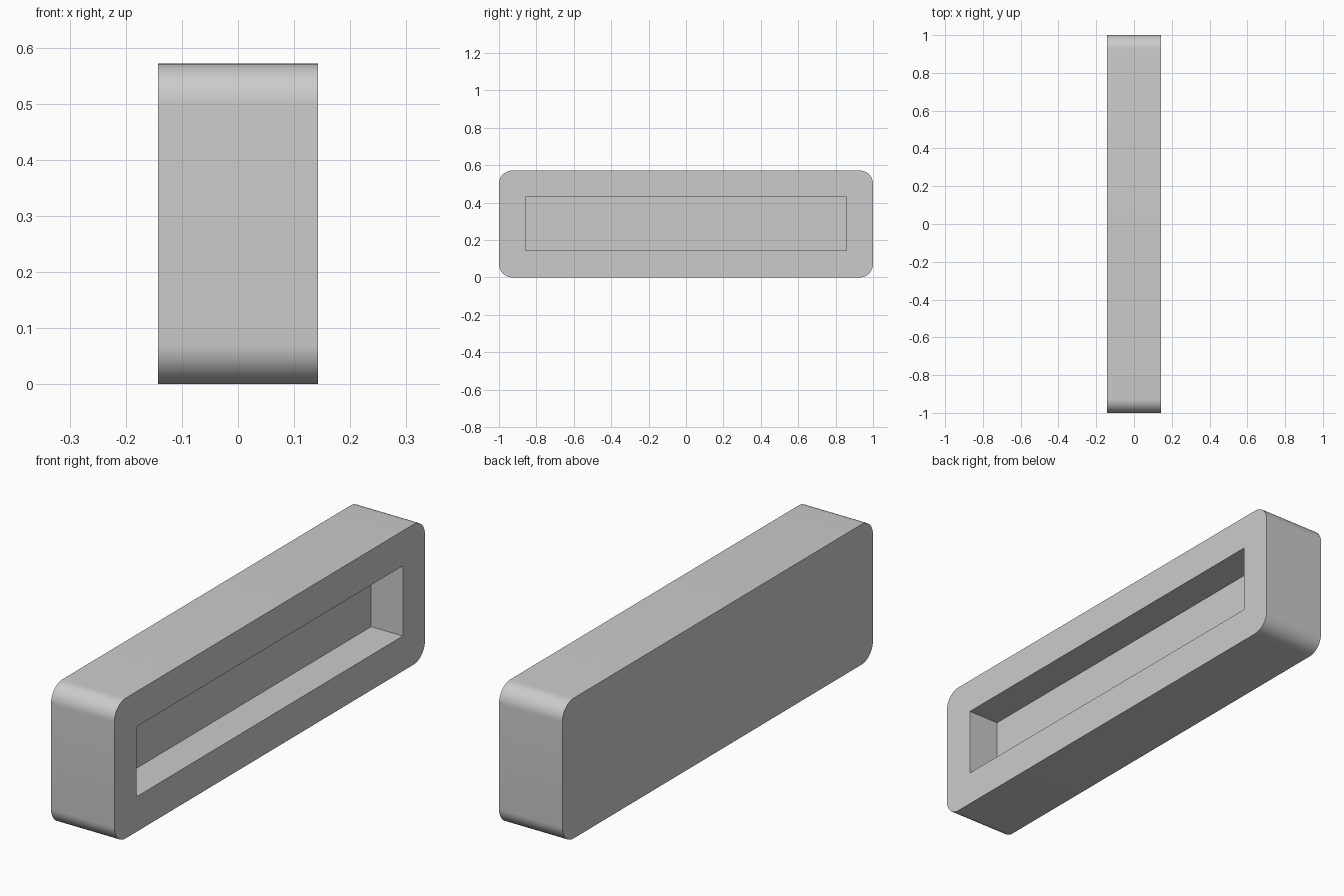
import bpy
import bmesh
import math
from mathutils import Matrix, Vector

UNIT = 1 / 7            # wall thickness that drives every proportion
SIZE = Vector((2 * UNIT, 2, 4 * UNIT))
CENTRE = Vector((0, 0, SIZE.z / 2))

if "Cube" in bpy.data.objects:
    bpy.data.objects.remove(bpy.data.objects["Cube"], do_unlink=True)


def make_material(name, value):
    mat = bpy.data.materials.new(name)
    mat.use_nodes = True
    colour = (value, value, value, 1)
    mat.diffuse_color = colour
    mat.node_tree.nodes["Principled BSDF"].inputs["Base Color"].default_value = colour
    return mat


def make_box(name, size, centre, material, radius=0):
    """Box whose four edges along x can be rounded."""
    bm = bmesh.new()
    bmesh.ops.create_cube(bm, size=1, matrix=Matrix.Translation(centre) @ Matrix.Diagonal((*size, 1)))
    if radius:
        long_edges = [e for e in bm.edges if abs(e.verts[0].co.x - e.verts[1].co.x) > size.x / 2]
        bmesh.ops.bevel(bm, geom=long_edges, offset=radius, segments=12, profile=0.5, affect='EDGES')
    mesh = bpy.data.meshes.new(name)
    bm.to_mesh(mesh)
    bm.free()
    mesh.materials.append(material)
    obj = bpy.data.objects.new(name, mesh)
    bpy.context.collection.objects.link(obj)
    return obj


grey = make_material("light grey", 0.6)

# Rounded block
body = make_box("rounded_block", SIZE, CENTRE, grey, radius=UNIT / 2)

# Rectangular recess, half the block deep, opening on the +x side
cutter = make_box("recess_cutter", Vector((2 * UNIT, 2 - 2 * UNIT, 2 * UNIT)),
                  CENTRE + Vector((UNIT, 0, 0)), grey)
cutter.hide_render = True

recess = body.modifiers.new("recess", 'BOOLEAN')
recess.operation = 'DIFFERENCE'
recess.solver = 'EXACT'
recess.object = cutter

bpy.ops.object.select_all(action='DESELECT')
body.select_set(True)
bpy.context.view_layer.objects.active = body
bpy.ops.object.modifier_apply(modifier=recess.name)
bpy.data.objects.remove(cutter, do_unlink=True)

# Smooth rounded corners, crisp flat sides
bpy.ops.object.shade_smooth_by_angle(angle=math.radians(30))
